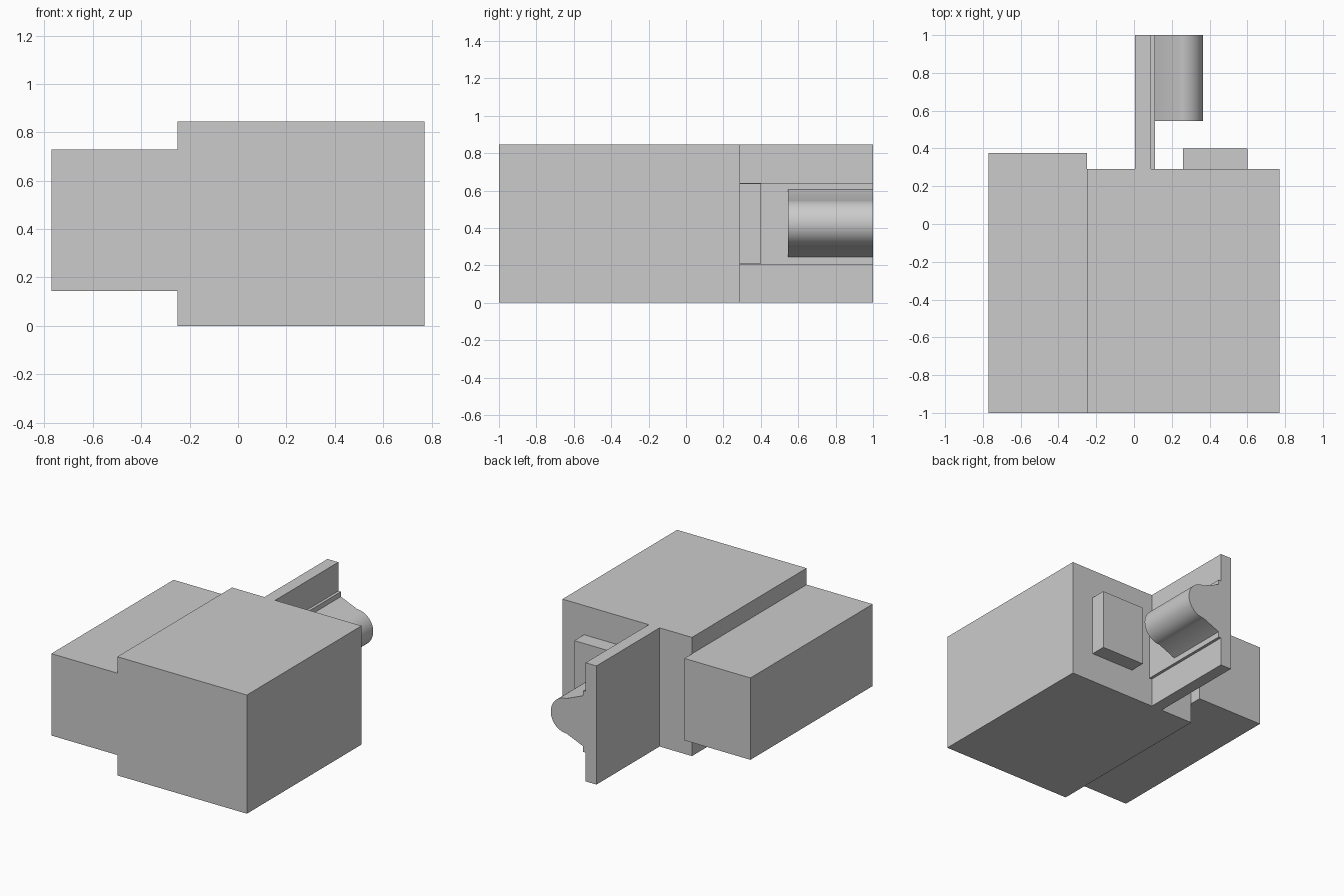
import bpy
import bmesh
import math

old = bpy.data.objects.get("Cube")
if old:
    bpy.data.objects.remove(old, do_unlink=True)

grey = bpy.data.materials.new("plain grey")
grey.use_nodes = True
colour = (0.6, 0.6, 0.6, 1)
grey.diffuse_color = colour
grey.node_tree.nodes["Principled BSDF"].inputs["Base Color"].default_value = colour


def prism(name, outline, y0, y1):
    """Extrude an x-z outline from y0 to y1."""
    mesh = bpy.data.meshes.new(name)
    bm = bmesh.new()
    face = bm.faces.new([bm.verts.new((x, y0, z)) for x, z in outline])
    grown = bmesh.ops.extrude_face_region(bm, geom=[face])["geom"]
    moved = [v for v in grown if isinstance(v, bmesh.types.BMVert)]
    bmesh.ops.translate(bm, verts=moved, vec=(0, y1 - y0, 0))
    bmesh.ops.recalc_face_normals(bm, faces=bm.faces)
    bm.to_mesh(mesh)
    bm.free()
    mesh.materials.append(grey)
    obj = bpy.data.objects.new(name, mesh)
    bpy.context.collection.objects.link(obj)
    return obj


def box(name, x0, x1, y0, y1, z0, z1):
    return prism(name, [(x0, z0), (x1, z0), (x1, z1), (x0, z1)], y0, y1)


# Body blocks
box("main_body", -0.25, 0.77, -1, 0.29, 0, 0.845)
box("side_block", -0.77, -0.25, -1, 0.375, 0.145, 0.728)

# Rear upright plate, its raised strip, and the pad on the back of the body
box("rear_plate", 0.005, 0.09, 0.29, 1, 0, 0.845)
box("raised_strip", 0.09, 0.11, 0.29, 1, 0.205, 0.64)
box("rear_pad", 0.26, 0.6, 0.29, 0.4, 0.21, 0.637)

# Round-nosed catch: tapered root running into a half cylinder
mid_z, nose_x, radius, steps = 0.425, 0.24, 0.125, 32
outline = [(0.11, mid_z - 0.18)]
for i in range(steps + 1):
    a = math.pi * (i / steps - 0.5)
    outline.append((nose_x + radius * math.cos(a), mid_z + radius * math.sin(a)))
outline.append((0.11, mid_z + 0.18))
catch = prism("round_catch", outline, 0.545, 1)

# Smooth the nose, keep the end edges sharp
bpy.ops.object.select_all(action="DESELECT")
catch.select_set(True)
bpy.context.view_layer.objects.active = catch
bpy.ops.object.shade_smooth_by_angle(angle=math.radians(35))
